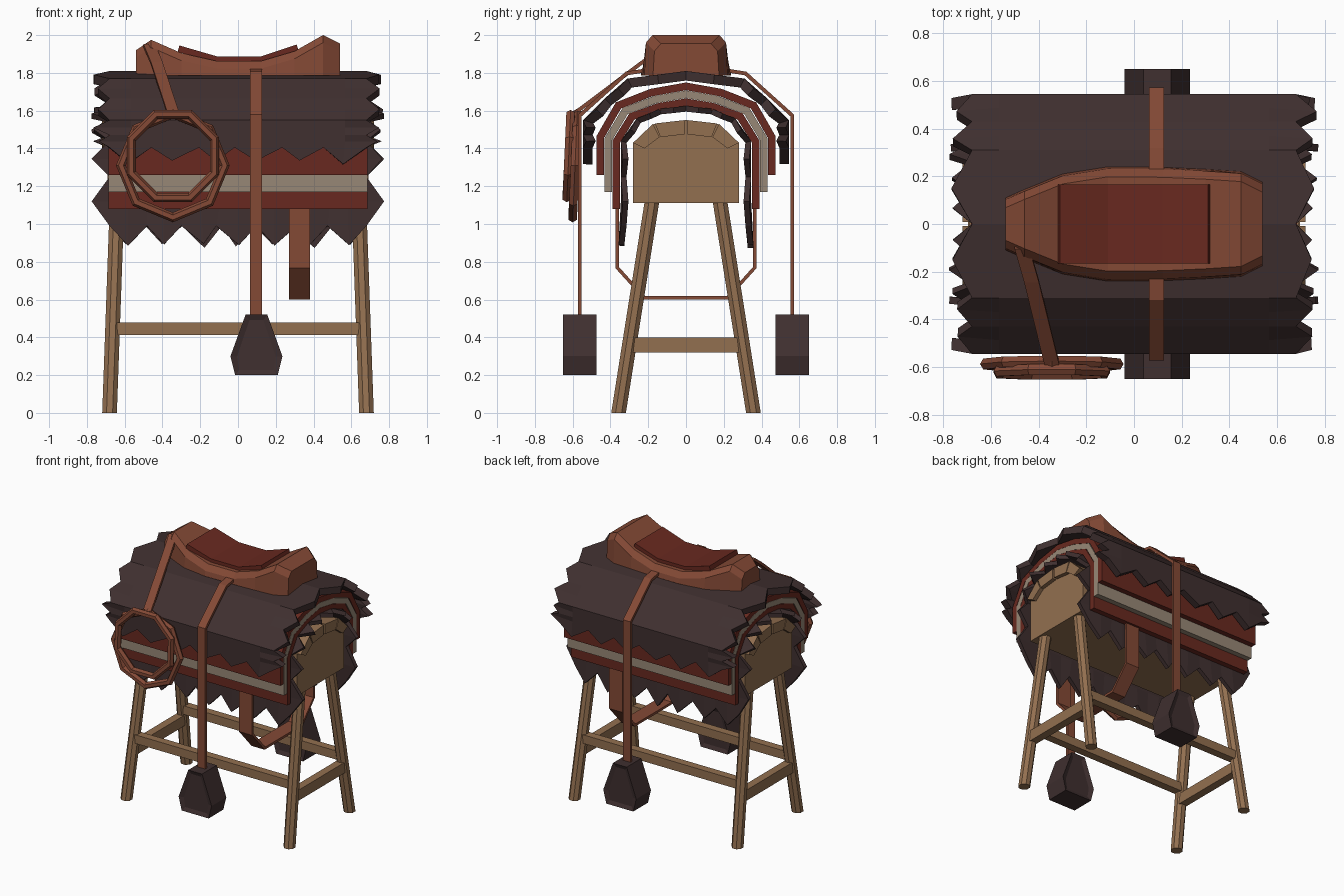
import bpy, bmesh, math, random
from mathutils import Vector

random.seed(4)
cube = bpy.data.objects.get("Cube")
if cube:
    bpy.data.objects.remove(cube, do_unlink=True)


def material(name, color):
    m = bpy.data.materials.new(name)
    m.use_nodes = True
    m.diffuse_color = (*color, 1)
    bsdf = m.node_tree.nodes["Principled BSDF"]
    bsdf.inputs["Base Color"].default_value = (*color, 1)
    bsdf.inputs["Roughness"].default_value = 0.9
    return m


FUR = material("dark fur", (0.05, 0.029, 0.029))
WOOD = material("pale wood", (0.29, 0.16, 0.08))
LEATHER = material("brown leather", (0.23, 0.067, 0.036))
RED = material("deep red cloth", (0.14, 0.022, 0.014))
STRIPE = material("beige cloth", (0.31, 0.245, 0.18))


def finish(name, bm, mat, recalc=True):
    if recalc:
        bmesh.ops.recalc_face_normals(bm, faces=bm.faces)
    mesh = bpy.data.meshes.new(name)
    bm.to_mesh(mesh)
    bm.free()
    mesh.materials.append(mat)
    obj = bpy.data.objects.new(name, mesh)
    bpy.context.collection.objects.link(obj)
    return obj


def loft(name, rings, mat, closed=False):
    """Skin matching rings of points, capping the ends unless closed."""
    bm = bmesh.new()
    vs = [[bm.verts.new(p) for p in r] for r in rings]
    n = len(vs[0])
    for i in range(len(vs) if closed else len(vs) - 1):
        a, b = vs[i], vs[(i + 1) % len(vs)]
        for k in range(n):
            bm.faces.new((a[k], a[(k + 1) % n], b[(k + 1) % n], b[k]))
    if not closed:
        bm.faces.new(vs[0])
        bm.faces.new(vs[-1])
    return finish(name, bm, mat)


def prism(name, outline, axis, a, b, mat):
    """Extrude an outline (yz for axis x, xz for axis y) from a to b."""
    def put(p, d):
        return (d, p[0], p[1]) if axis == "x" else (p[0], d, p[1])
    return loft(name, [[put(p, d) for p in outline] for d in (a, b)], mat)


def box(name, c, s, mat):
    y, z = s[1] / 2, s[2] / 2
    outline = [(c[1] - y, c[2] - z), (c[1] + y, c[2] - z), (c[1] + y, c[2] + z), (c[1] - y, c[2] + z)]
    return prism(name, outline, "x", c[0] - s[0] / 2, c[0] + s[0] / 2, mat)


def solidify(obj, thick, offset):
    mod = obj.modifiers.new("thickness", "SOLIDIFY")
    mod.thickness, mod.offset, mod.use_even_offset = thick, offset, True


def sheet(name, path, width, thick, mat, offset=0):
    """Ribbon along a path, spread by the width vector on both sides."""
    bm = bmesh.new()
    w = Vector(width)
    rows = [(bm.verts.new(Vector(p) - w), bm.verts.new(Vector(p) + w)) for p in path]
    for a, b in zip(rows, rows[1:]):
        bm.faces.new((a[0], b[0], b[1], a[1]))
    obj = finish(name, bm, mat, False)
    solidify(obj, thick, offset)
    return obj


def arch(half):
    """Mirror a profile running from the +y hem up to the ridge."""
    return half + [(-y, z) for y, z in reversed(half[:-1])]


def fringe(name, half, half_x, cols, drop, flare, reach, thick):
    """Draped pelt with toothed hems and toothed ends."""
    pts = arch(half)
    rows = [pts[0]]
    for (y0, z0), (y1, z1) in zip(pts, pts[1:]):
        rows += [((y0 + y1) / 2, (z0 + z1) / 2), (y1, z1)]
    bm = bmesh.new()
    grid = []
    for i, (y, z) in enumerate(rows):
        line = []
        for j in range(cols + 1):
            x, py, pz = half_x * (2 * j / cols - 1), y, z
            if j in (0, cols) and i % 2:
                x += math.copysign(reach * random.uniform(0.7, 1.1), x)
                py *= 0.97
            elif i in (0, len(rows) - 1):
                x += random.uniform(-0.02, 0.02) if 0 < j < cols else 0
                pz -= drop * random.uniform(0.85, 1.1) if j % 2 else 0
                py += math.copysign(flare, y) if j % 2 else 0
            line.append(bm.verts.new((x, py, pz)))
        grid.append(line)
    for a, b in zip(grid, grid[1:]):
        for j in range(cols):
            bm.faces.new((a[j], b[j], b[j + 1], a[j + 1]))
    solidify(finish(name, bm, FUR, False), thick, -1)


# Wooden trestle: splayed legs, rails and arched body
for sx in (-1, 1):
    for sy in (-1, 1):
        rings = []
        for x, y, z in ((0.68, 0.357, 0), (0.64, 0.18, 1.12)):
            rings.append([(sx * x + 0.042 * math.cos(t), sy * y + 0.042 * math.sin(t), z)
                          for t in (math.pi * (k + 0.5) / 4 for k in range(8))])
        loft("leg", rings, WOOD)
    box("end_rail", (sx * 0.667, 0, 0.36), (0.06, 0.56, 0.08), WOOD)
    box("side_rail", (0, sx * 0.287, 0.445), (1.28, 0.06, 0.065), WOOD)
body = arch([(0.28, 1.11), (0.28, 1.43), (0.17, 1.53), (0, 1.55)])
prism("trestle_body", body, "x", -0.69, 0.69, WOOD)

# Plank ends around the top of the body
slope_plank = [(0.28, 1.43), (0.175, 1.53), (0.14, 1.46), (0.22, 1.40)]
top_plank = [(0.165, 1.532), (0.008, 1.55), (0.008, 1.475), (0.135, 1.46)]
for sx in (-1, 1):
    for sy in (-1, 1):
        for outline in (slope_plank, top_plank):
            prism("plank_end", [(sy * y, z) for y, z in outline], "x", sx * 0.68, sx * 0.72, WOOD)

# Lower pelt, three blanket layers and upper pelt
fringe("lower_pelt", [(0.345, 0.99), (0.345, 1.25), (0.345, 1.44), (0.26, 1.56), (0.14, 1.61), (0, 1.625)],
       0.68, 14, 0.11, 0.012, 0.09, 0.03)
for i, mat in enumerate((RED, STRIPE, RED)):
    d = 0.042 * i
    half = [(0.39 + d, 1.08 + 0.09 * i), (0.39 + d, 1.44 + 0.3 * d), (0.30 + 0.85 * d, 1.585 + 0.7 * d),
            (0.15 + 0.45 * d, 1.64 + 0.9 * d), (0, 1.665 + d)]
    path = [(0, y, z) for y, z in arch(half)]
    sheet("blanket_layer", path, (0.685, 0, 0), 0.04, mat, -1)
fringe("upper_pelt", [(0.545, 1.405), (0.545, 1.47), (0.545, 1.55), (0.43, 1.665), (0.31, 1.77), (0, 1.81)],
       0.68, 12, 0.08, 0.0, 0.08, 0.05)

# Saddle seat: chamfered sections along x as (x, half width, top height)
sections = [(-0.54, 0.11, 1.92), (-0.46, 0.145, 1.975), (-0.3, 0.21, 1.905), (-0.11, 0.24, 1.862),
            (0.12, 0.238, 1.862), (0.3, 0.23, 1.915), (0.45, 0.22, 2.0), (0.54, 0.175, 1.955)]
rings = []
for x, w, top in sections:
    half = [(w, 1.785), (w - 0.008, top - 0.04), (w - 0.042, top)]
    rings.append([(x, y, z) for y, z in half] + [(x, -y, z) for y, z in reversed(half)])
loft("saddle_seat", rings, LEATHER)
pad = [(-0.31, 0, 1.945), (-0.11, 0, 1.887), (0.12, 0, 1.887), (0.31, 0, 1.95)]
sheet("seat_pad", pad, (0, 0.165, 0), 0.035, RED, 1 - 2)

# Stirrups hanging from straps on both sides
stirrup = [(0.04, 0.52), (0.155, 0.52), (0.235, 0.3), (0.21, 0.2), (-0.015, 0.2), (-0.04, 0.3)]
for s in (-1, 1):
    path = [(0.095, s * y, z) for y, z in ((0.2, 1.815), (0.315, 1.797), (0.562, 1.575), (0.562, 0.51))]
    sheet("stirrup_strap", path, (0.031, 0, 0), 0.02, LEATHER)
    obj = prism("stirrup", stirrup, "y", s * 0.475, s * 0.65, FUR)
    bm = bmesh.new()
    bm.from_mesh(obj.data)
    sides = [f for f in bm.faces if abs(f.normal.y) > 0.9]
    bmesh.ops.inset_individual(bm, faces=sides, thickness=0.035, depth=-0.012)
    bm.to_mesh(obj.data)
    bm.free()

# Girth strap under the trestle
girth = [(0.365, 1.15), (0.365, 0.77), (0.22, 0.61)]
path = [(0.325, y, z) for y, z in girth] + [(0.325, -y, z) for y, z in reversed(girth)]
sheet("girth_strap", path, (0.055, 0, 0), 0.018, LEATHER)


# Coiled rope hung from the front of the saddle
def coil(name, cz, radius, y_top, y_bottom, turn):
    rings = []
    for k in range(8):
        t = math.pi * (k + turn) / 4
        c = Vector((math.cos(t), 0, math.sin(t)))
        y = y_bottom + (y_top - y_bottom) * (c.z + 1) / 2
        mid = Vector((-0.345, y, cz)) + c * radius
        rings.append([mid + (c * math.cos(a) + Vector((0, math.sin(a), 0))) * 0.026
                      for a in (math.tau * q / 6 for q in range(6))])
    loft(name, rings, LEATHER, True)


coil("rope_coil_outer", 1.31, 0.275, -0.575, -0.6, 0)
coil("rope_coil_inner", 1.36, 0.238, -0.61, -0.632, 0.5)
sheet("rope_strap", [(-0.47, -0.1, 1.945), (-0.43, -0.24, 1.85), (-0.345, -0.585, 1.59)],
      (0.031, 0, 0), 0.02, LEATHER)
